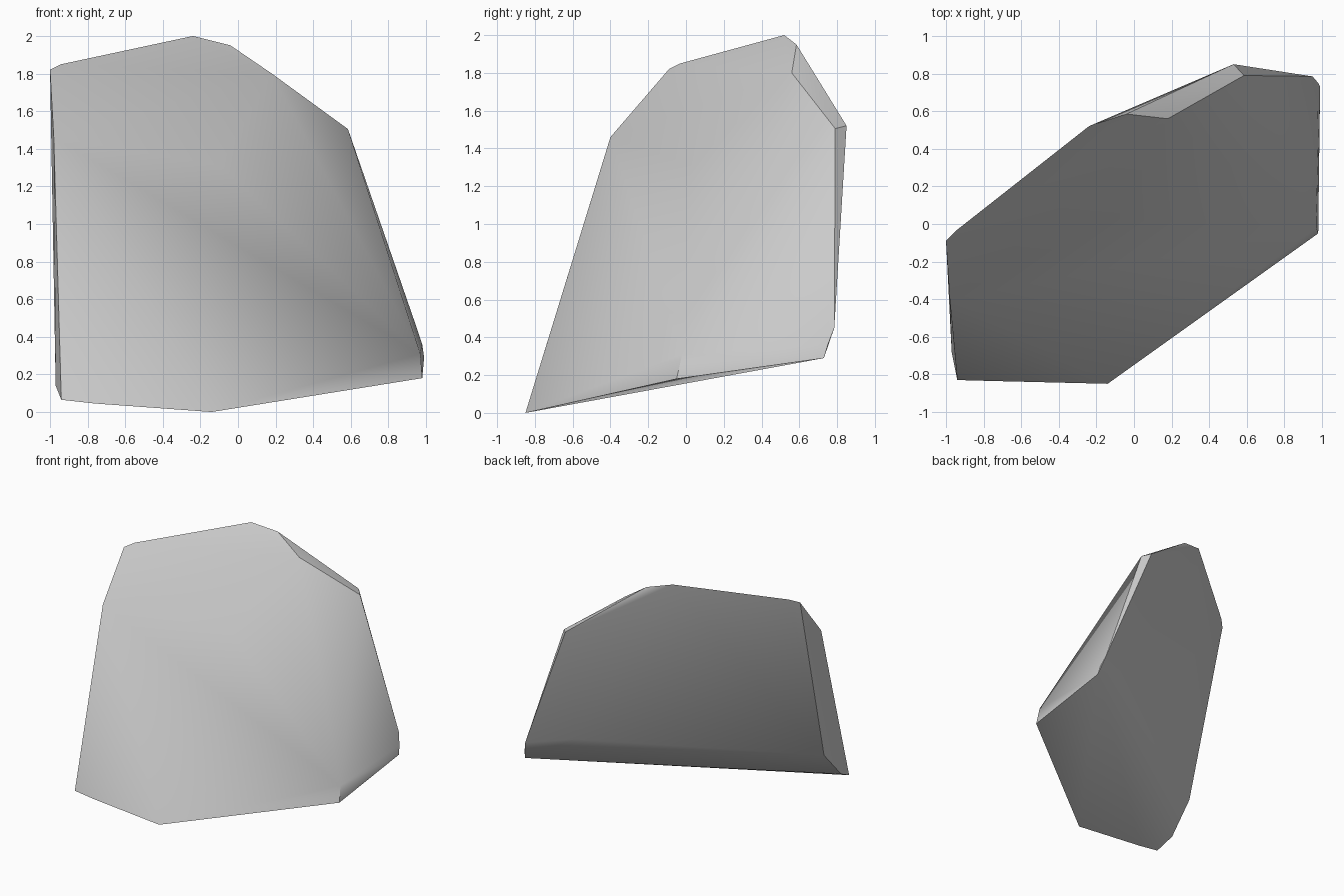
import bpy
import bmesh
import math

cube = bpy.data.objects.get("Cube")
if cube:
    bpy.data.objects.remove(cube, do_unlink=True)

# Plain stone grey
grey = bpy.data.materials.new("stone_grey")
grey.use_nodes = True
colour = (0.6, 0.6, 0.6, 1)
grey.diffuse_color = colour
shader = next(n for n in grey.node_tree.nodes if n.type == 'BSDF_PRINCIPLED')
shader.inputs["Base Color"].default_value = colour

# Corners of the chipped boulder, grouped by region
crown = [(-1, -.09, 1.82), (-.94, -.03, 1.85), (-.24, .52, 2), (-.04, .585, 1.95)]
shoulder = [(.18, .56, 1.8), (.53, .85, 1.52), (.585, .79, 1.505), (-.98, -.4, 1.46)]
back_foot = [(.6, .62, .51), (.95, .785, .45), (.98, .75, .36), (.99, .73, .29)]
front_foot = [(.98, -.05, .18), (.97, -.02, .31), (-.14, -.85, 0), (-.76, -.835, .045)]
side_foot = [(-.94, -.83, .065), (-.97, -.68, .14), (-.965, -.46, .38)]
front_swell = [(-.094, .026, 1.31)]

# Wrap the corners in a convex skin
bm = bmesh.new()
for corner in crown + shoulder + back_foot + front_foot + side_foot + front_swell:
    bm.verts.new(corner)
bmesh.ops.convex_hull(bm, input=bm.verts[:])
loose = [v for v in bm.verts if not v.link_faces]
bmesh.ops.delete(bm, geom=loose, context='VERTS')
bmesh.ops.recalc_face_normals(bm, faces=bm.faces[:])

mesh = bpy.data.meshes.new("boulder")
bm.to_mesh(mesh)
bm.free()
mesh.materials.append(grey)
boulder = bpy.data.objects.new("boulder", mesh)
bpy.context.collection.objects.link(boulder)

# Soft facets with crisp main ridges
bpy.ops.object.select_all(action='DESELECT')
boulder.select_set(True)
bpy.context.view_layer.objects.active = boulder
bpy.ops.object.shade_smooth_by_angle(angle=math.radians(35))
